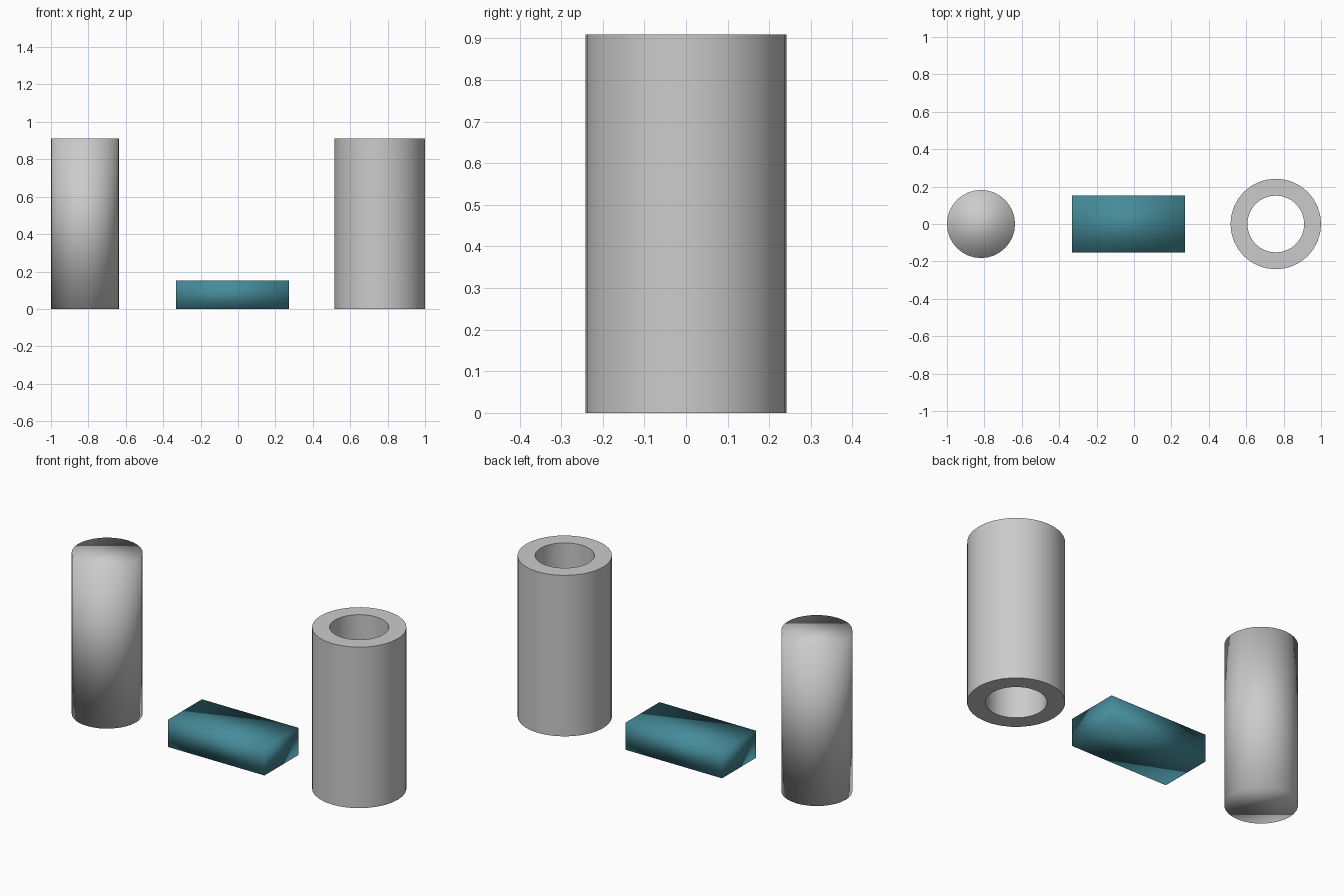
import bpy, bmesh, math

if "Cube" in bpy.data.objects:
    bpy.data.objects.remove(bpy.data.objects["Cube"])

HEIGHT = 0.91
SIDES = 32


def add_object(name, bm, x):
    bmesh.ops.recalc_face_normals(bm, faces=bm.faces[:])
    mesh = bpy.data.meshes.new(name)
    bm.to_mesh(mesh)
    bm.free()
    obj = bpy.data.objects.new(name, mesh)
    obj.location.x = x
    bpy.context.collection.objects.link(obj)
    bpy.ops.object.select_all(action='DESELECT')
    obj.select_set(True)
    bpy.context.view_layer.objects.active = obj
    return obj


# Solid rod, smooth all over including the caps
bm = bmesh.new()
bmesh.ops.create_cone(bm, cap_ends=True, segments=SIDES,
                      radius1=0.182, radius2=0.182, depth=HEIGHT)
bmesh.ops.translate(bm, verts=bm.verts[:], vec=(0, 0, HEIGHT / 2))
add_object("solid_rod", bm, -0.818)
bpy.ops.object.shade_smooth()

# Flat rectangular block
bm = bmesh.new()
bmesh.ops.create_cube(bm, size=1)
bmesh.ops.scale(bm, verts=bm.verts[:], vec=(0.604, 0.304, 0.153))
bmesh.ops.translate(bm, verts=bm.verts[:], vec=(0, 0, 0.0765))
block = add_object("block", bm, -0.03)
bpy.ops.object.shade_smooth()
teal = bpy.data.materials.new("teal")
teal.diffuse_color = (0.06, 0.26, 0.32, 1)
teal.use_nodes = True
teal.node_tree.nodes["Principled BSDF"].inputs["Base Color"].default_value = teal.diffuse_color
block.data.materials.append(teal)

# Hollow tube: rectangular wall section spun around its axis
bm = bmesh.new()
section = [(0.152, 0), (0.242, 0), (0.242, HEIGHT), (0.152, HEIGHT)]
points = [bm.verts.new((r, 0, z)) for r, z in section]
edges = [bm.edges.new((points[i], points[(i + 1) % 4])) for i in range(4)]
bmesh.ops.spin(bm, geom=points + edges, axis=(0, 0, 1), cent=(0, 0, 0),
               angle=math.tau, steps=SIDES)
bmesh.ops.remove_doubles(bm, verts=bm.verts[:], dist=1e-4)
add_object("hollow_tube", bm, 0.758)
bpy.ops.object.shade_smooth_by_angle(angle=math.radians(30))
